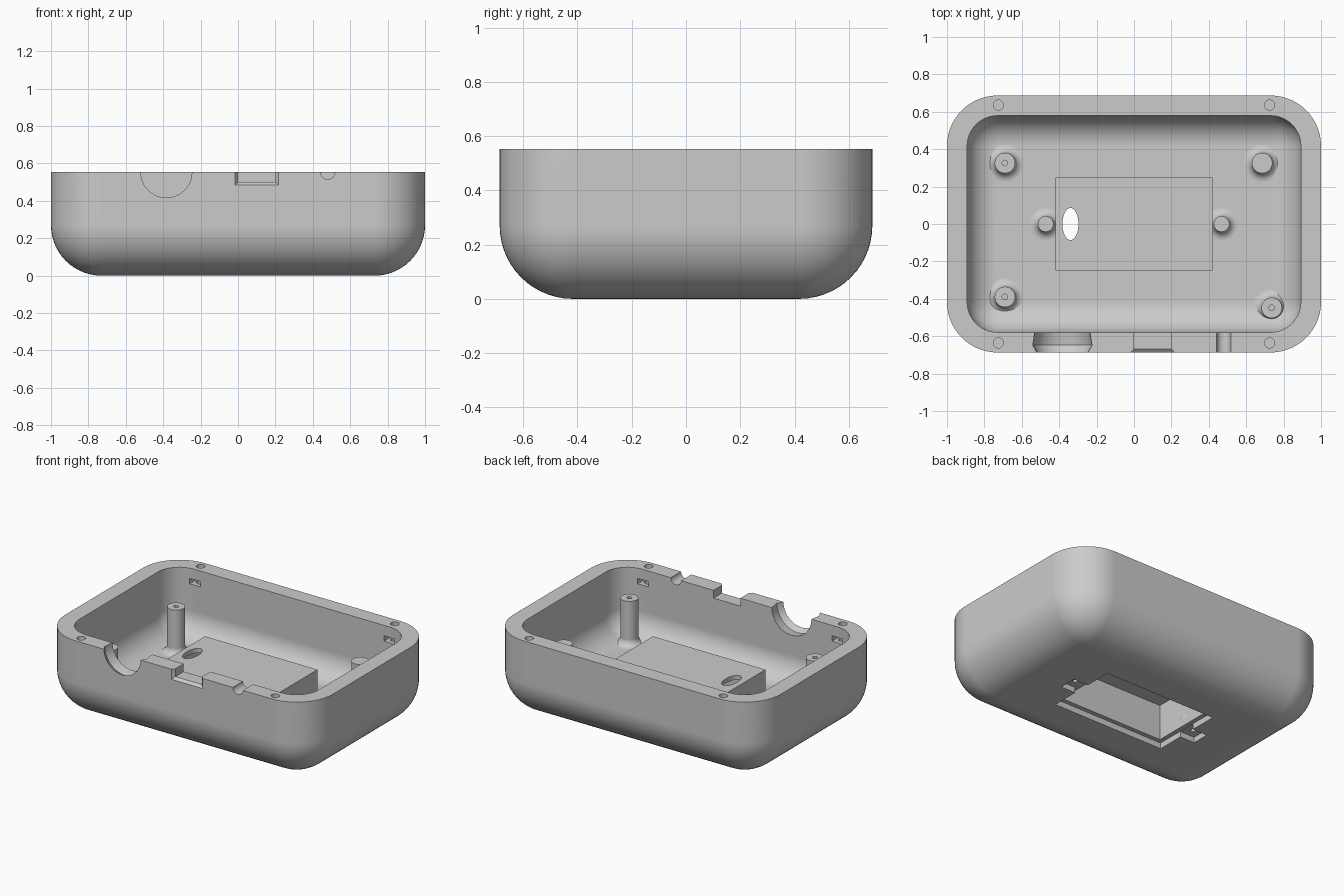
import bpy, bmesh, math
from mathutils import Matrix, Vector

if "Cube" in bpy.data.objects:
    bpy.data.objects.remove(bpy.data.objects["Cube"], do_unlink=True)

grey = bpy.data.materials.new("case_grey")
grey.use_nodes = True
grey.diffuse_color = (0.6, 0.6, 0.6, 1)
grey.node_tree.nodes["Principled BSDF"].inputs["Base Color"].default_value = (0.6, 0.6, 0.6, 1)

HX, HY, TOP = 1.0, 0.687, 0.553      # outer half sizes and rim height
RADIUS, WALL = 0.27, 0.108
FLOOR = WALL
ARC = 14                             # segments per quarter turn


def finish(name, bm):
    bmesh.ops.remove_doubles(bm, verts=bm.verts, dist=1e-5)
    bmesh.ops.recalc_face_normals(bm, faces=bm.faces)
    mesh = bpy.data.meshes.new(name)
    bm.to_mesh(mesh)
    bm.free()
    mesh.materials.append(grey)
    obj = bpy.data.objects.new(name, mesh)
    bpy.context.collection.objects.link(obj)
    return obj


def rounded_tub(name, hx, hy, r, z0, z1):
    """Solid with rounded vertical corners and a rounded bottom."""
    bm = bmesh.new()
    levels = [(r * math.sin(a), z0 + r - r * math.cos(a))
              for a in (i * math.pi / 2 / ARC for i in range(ARC + 1))]
    levels.append((r, z1))
    rings = []
    for cr, z in levels:
        ring = []
        for q, (sx, sy) in enumerate([(1, 1), (-1, 1), (-1, -1), (1, -1)]):
            for k in range(ARC + 1):
                a = (q + k / ARC) * math.pi / 2
                ring.append(bm.verts.new((sx * (hx - r) + cr * math.cos(a),
                                          sy * (hy - r) + cr * math.sin(a), z)))
        rings.append(ring)
    n = len(rings[0])
    for low, high in zip(rings, rings[1:]):
        for i in range(n):
            j = (i + 1) % n
            bm.faces.new((low[i], low[j], high[j], high[i]))
    corners = [rings[0][q * (ARC + 1)] for q in range(4)]
    bmesh.ops.remove_doubles(bm, verts=rings[0], dist=1e-5)
    bm.verts.ensure_lookup_table()
    bm.faces.new(rings[-1])
    bmesh.ops.holes_fill(bm, edges=[e for e in bm.edges if e.is_boundary], sides=0)
    return finish(name, bm)


def block(name, x0, x1, y0, y1, z0, z1, flare=0):
    """Box; flare widens its front end sideways and downward."""
    bm = bmesh.new()
    bmesh.ops.create_cube(bm, size=1)
    for v in bm.verts:
        front = flare if v.co.y < 0 else 0
        v.co = Vector((x1 + front if v.co.x > 0 else x0 - front,
                       y1 if v.co.y > 0 else y0,
                       z1 if v.co.z > 0 else z0 - front))
    return finish(name, bm)


def lathe(name, profile, at, along_y=False, stretch=1, steps=32):
    """Turn (radius, height) points about an upright or a y axis."""
    bm = bmesh.new()
    verts = [bm.verts.new((r, 0, z)) for r, z in profile]
    edges = [bm.edges.new(pair) for pair in zip(verts, verts[1:])]
    bmesh.ops.spin(bm, geom=verts + edges, cent=(0, 0, 0), axis=(0, 0, 1),
                   angle=2 * math.pi, steps=steps)
    m = Matrix.Translation(at) @ Matrix.Diagonal((1, stretch, 1, 1))
    if along_y:
        m = m @ Matrix.Rotation(-math.pi / 2, 4, 'X')
    bm.transform(m)
    return finish(name, bm)


def rod(r, z0, z1):
    return [(0, z0), (r, z0), (r, z1), (0, z1)]


def combine(target, tool, operation='DIFFERENCE'):
    mod = target.modifiers.new("combine", 'BOOLEAN')
    mod.operation, mod.solver, mod.object = operation, 'EXACT', tool
    bpy.context.view_layer.objects.active = target
    bpy.ops.object.modifier_apply(modifier=mod.name)
    bpy.data.objects.remove(tool, do_unlink=True)


def smooth(obj):
    bpy.ops.object.select_all(action='DESELECT')
    obj.select_set(True)
    bpy.context.view_layer.objects.active = obj
    bpy.ops.object.shade_smooth_by_angle(angle=math.radians(30))
    mod = obj.modifiers.new("even_shading", 'WEIGHTED_NORMAL')
    mod.keep_sharp = True


# Hollow case
case = rounded_tub("case", HX, HY, RADIUS, 0, TOP)
combine(case, rounded_tub("cavity", HX - WALL, HY - WALL, RADIUS - WALL, FLOOR, TOP + 0.2))

# Battery compartment: raised box, pocket, lid recess with end tabs, wire opening
BX, BY, LID = 0.42, 0.248, 0.04
combine(case, block("battery_box", -BX, BX, -BY, BY, FLOOR - 0.03, 0.31), 'UNION')
combine(case, block("pocket", -BX + 0.03, BX - 0.03, -BY + 0.03, BY - 0.03, -0.1, 0.28))
combine(case, block("lid_recess", -BX, BX, -BY, BY, -0.1, LID))
combine(case, block("lid_tabs", -0.53, 0.53, -0.06, 0.06, -0.12, LID - 0.002))
combine(case, lathe("wire_opening", rod(0.043, 0.25, 0.4), (-0.34, 0, 0), stretch=2))
for x in (-0.47, 0.47):
    combine(case, lathe("lid_screw_hole", rod(0.015, 0.02, 0.1), (x, 0, 0)))

# Rim screw holes and nut slots
for sx in (-1, 1):
    for sy in (-1, 1):
        x = sx * 0.725
        combine(case, lathe("rim_hole", rod(0.027, 0.38, 0.7), (x, sy * 0.636, 0), steps=24))
        y0, y1 = sorted((sy * 0.55, sy * 0.672))
        combine(case, block("nut_slot", x - 0.04, x + 0.04, y0, y1, 0.446, 0.482))

# Front openings: large round socket, rectangular port, small round port
socket = [(0, -0.72), (0.118, -0.72), (0.158, -0.648), (0.145, -0.56), (0, -0.56)]
combine(case, lathe("round_socket", socket, (-0.383, 0, TOP), along_y=True, steps=48))
combine(case, block("port", 0, 0.2, -0.8, -0.5, 0.5, 0.7))
combine(case, block("port_flare", 0, 0.2, -0.695, -0.668, 0.5, 0.71, flare=0.022))
combine(case, lathe("small_port", rod(0.038, -0.8, -0.5), (0.48, 0, TOP), along_y=True))
smooth(case)


# Posts with a filleted foot
def post(name, x, y, r, top, hole=0):
    foot = 0.045
    prof = [(r + foot, FLOOR - 0.02)]
    for i in range(7):
        a = i / 6 * math.pi / 2
        prof.append((r + foot * (1 - math.sin(a)), FLOOR + foot * (1 - math.cos(a))))
    prof.append((r, top))
    if hole:
        prof += [(hole, top), (hole, top - 0.2), (0, top - 0.2)]
    else:
        prof.append((0, top))
    smooth(lathe(name, prof, (x, y, 0)))


post("board_post_back_right", -0.69, 0.326, 0.055, 0.41, 0.015)
post("board_post_front_right", -0.69, -0.39, 0.055, 0.41, 0.015)
post("board_post_front_left", 0.736, -0.448, 0.055, 0.41, 0.015)
post("board_post_back_left", 0.685, 0.326, 0.055, 0.41)
for side, x in (("right", -0.472), ("left", 0.468)):
    post("lid_screw_boss_" + side, x, 0, 0.042, 0.2)
